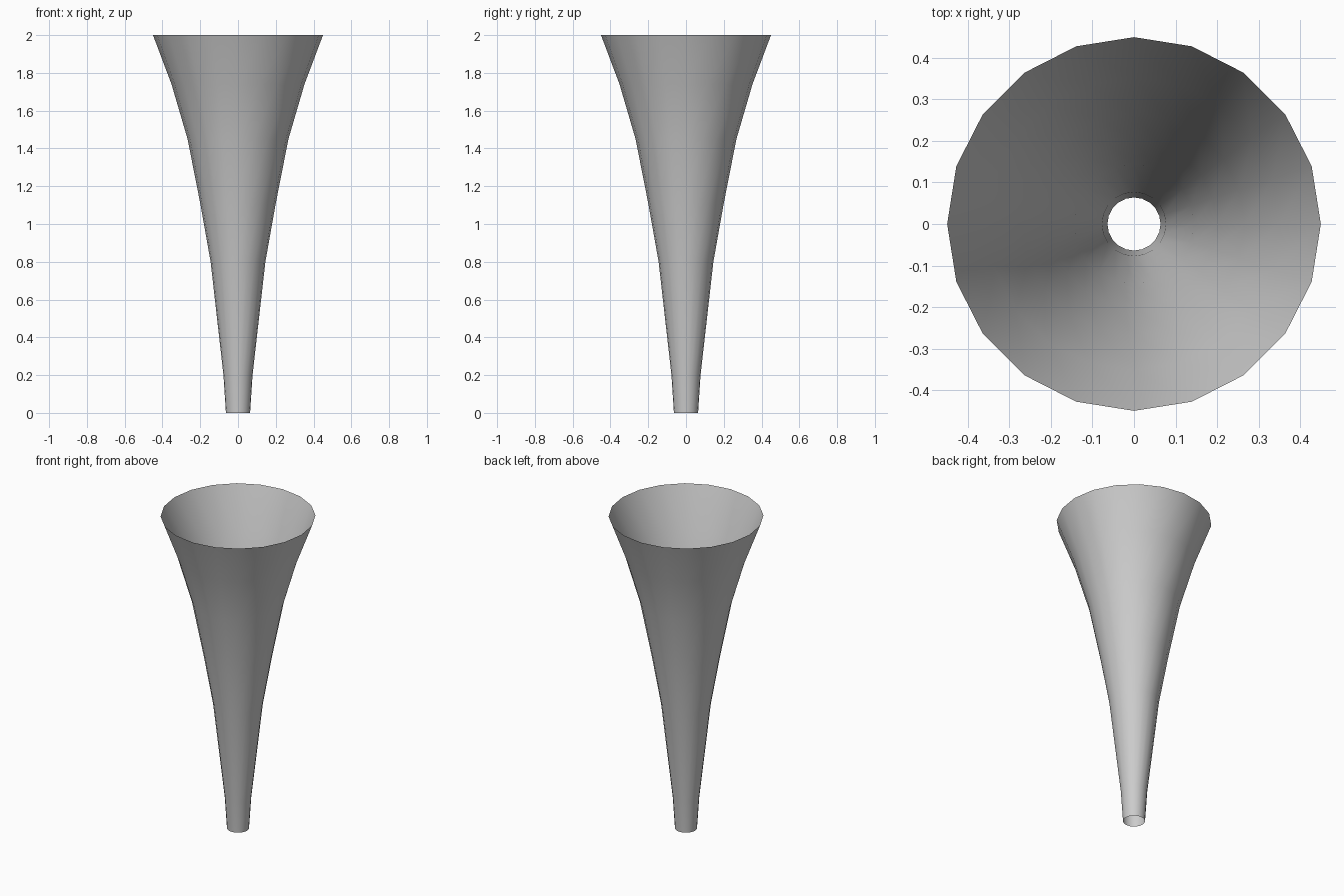
import bpy, bmesh, math

if "Cube" in bpy.data.objects:
    bpy.data.objects.remove(bpy.data.objects["Cube"])

SIDES = 20
# (radius, height) along the flared wall
PROFILE = [(0.064, 0), (0.077, 0.2), (0.145, 0.8), (0.2, 1.11),
           (0.267, 1.45), (0.352, 1.74), (0.45, 2.0)]

# Open-ended flared horn: thin single wall swept around z
bm = bmesh.new()
rings = []
for r, z in PROFILE:
    rings.append([bm.verts.new((r * math.cos(2 * math.pi * i / SIDES),
                                r * math.sin(2 * math.pi * i / SIDES), z))
                  for i in range(SIDES)])
for low, high in zip(rings, rings[1:]):
    for i in range(SIDES):
        j = (i + 1) % SIDES
        face = bm.faces.new((low[i], low[j], high[j], high[i]))
        face.smooth = True

mesh = bpy.data.meshes.new("flared_horn")
bm.to_mesh(mesh)
bm.free()
horn = bpy.data.objects.new("flared_horn", mesh)
bpy.context.collection.objects.link(horn)
